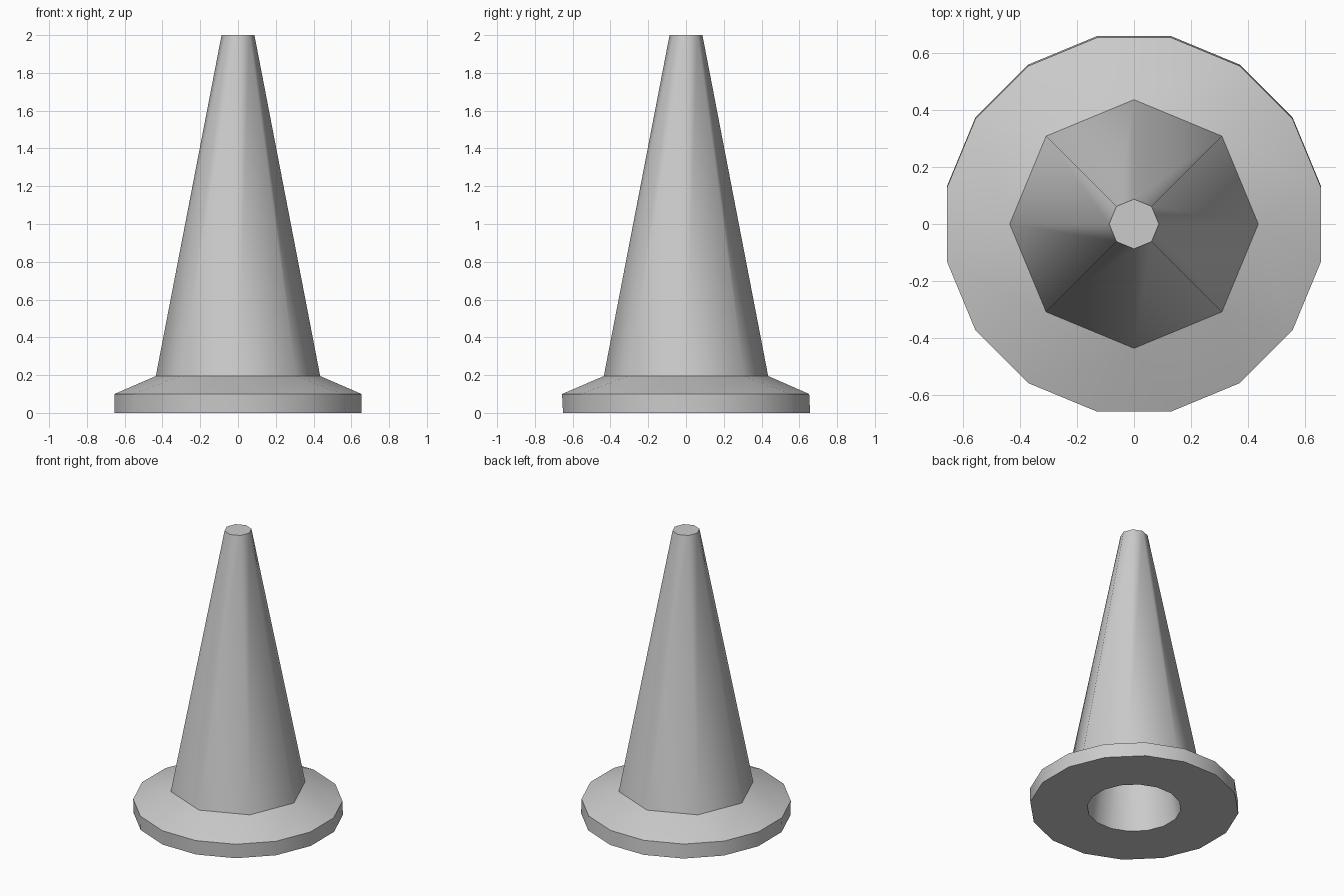
import bpy, bmesh
from math import cos, sin, tau, radians

cube = bpy.data.objects.get("Cube")
if cube:
    bpy.data.objects.remove(cube)

grey = bpy.data.materials.new("plain_grey")
grey.use_nodes = True
grey.diffuse_color = (0.6, 0.6, 0.6, 1)
grey.node_tree.nodes["Principled BSDF"].inputs["Base Color"].default_value = (0.6, 0.6, 0.6, 1)


def ring(bm, sides, radius, z, turn=0.0, dy=0.0):
    return [bm.verts.new((radius * cos(tau * (i + turn) / sides),
                          radius * sin(tau * (i + turn) / sides) + dy, z))
            for i in range(sides)]


def band(bm, low, high):
    n = len(low)
    for i in range(n):
        j = (i + 1) % n
        bm.faces.new((low[i], low[j], high[j], high[i]))


bm = bmesh.new()
# Outer rings: sixteen-sided foot, eight-sided cone
foot_low = ring(bm, 16, 0.667, 0, 0.5, 0.003)
foot_high = ring(bm, 16, 0.667, 0.1, 0.5, -0.002)
cone_low = ring(bm, 8, 0.435, 0.195)
cone_top = ring(bm, 8, 0.087, 2)
band(bm, foot_low, foot_high)
band(bm, cone_low, cone_top)
bm.faces.new(cone_top)

# Sloped shoulder joining the foot to the cone
for i in range(8):
    a, b = foot_high[2 * i - 1], foot_high[2 * i]
    c = foot_high[(2 * i + 1) % 16]
    bm.faces.new((a, b, cone_low[i]))
    bm.faces.new((b, c, cone_low[(i + 1) % 8], cone_low[i]))

# Underside and hollow interior
hole_low = ring(bm, 16, 0.3, 0, 0.5)
hole_top = ring(bm, 16, 0.05, 1.9, 0.5)
band(bm, hole_low, foot_low)
band(bm, hole_top, hole_low)
bm.faces.new(hole_top)
bmesh.ops.recalc_face_normals(bm, faces=bm.faces)

mesh = bpy.data.meshes.new("cone_body")
bm.to_mesh(mesh)
bm.free()
mesh.materials.append(grey)
body = bpy.data.objects.new("cone_body", mesh)
bpy.context.collection.objects.link(body)

# Smooth sides, crisp rims
bpy.ops.object.select_all(action="DESELECT")
body.select_set(True)
bpy.context.view_layer.objects.active = body
bpy.ops.object.shade_smooth_by_angle(angle=radians(50))
